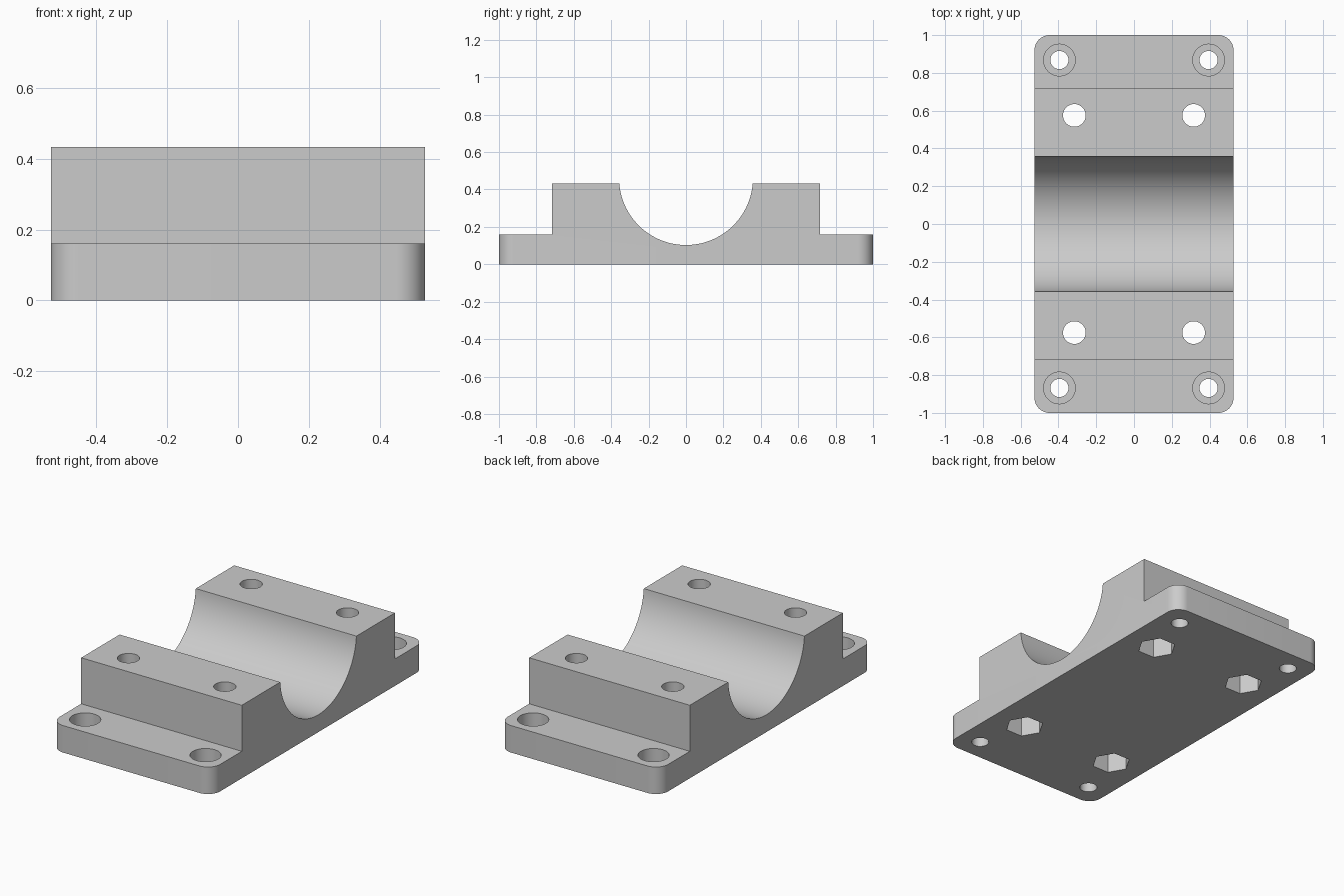
import bpy
import bmesh
import math

HALF_X, HALF_Y = 0.527, 1.0
PLATE_Z, TOP_Z, BLOCK_Y = 0.16, 0.433, 0.717
BORE_R, BORE_Z = 0.358, 0.461
BOLT = (0.316, 0.575)
CORNER = (0.395, 0.868)

if "Cube" in bpy.data.objects:
    bpy.data.objects.remove(bpy.data.objects["Cube"], do_unlink=True)

grey = bpy.data.materials.new("plain_grey")
grey.use_nodes = True
colour = (0.6, 0.6, 0.6, 1)
grey.diffuse_color = colour
grey.node_tree.nodes["Principled BSDF"].inputs["Base Color"].default_value = colour


def to_object(name, bm):
    bmesh.ops.recalc_face_normals(bm, faces=bm.faces[:])
    mesh = bpy.data.meshes.new(name)
    bm.to_mesh(mesh)
    bm.free()
    mesh.materials.append(grey)
    obj = bpy.data.objects.new(name, mesh)
    bpy.context.collection.objects.link(obj)
    return obj


def add_prism(bm, x, y, radius, z0, z1, sides):
    ring = [bm.verts.new((x + radius * math.cos(a), y + radius * math.sin(a), z0))
            for a in (math.tau * i / sides for i in range(sides))]
    face = bm.faces.new(ring)
    ext = bmesh.ops.extrude_face_region(bm, geom=[face])
    for v in ext["geom"]:
        if isinstance(v, bmesh.types.BMVert):
            v.co.z = z1


def add_four(bm, centre, *args):
    for sx in (-1, 1):
        for sy in (-1, 1):
            add_prism(bm, sx * centre[0], sy * centre[1], *args)


def cut(target, name, bm):
    cutter = to_object(name, bm)
    cutter.hide_render = True
    mod = target.modifiers.new(name, "BOOLEAN")
    mod.operation, mod.solver, mod.object = "DIFFERENCE", "EXACT", cutter
    bpy.context.view_layer.objects.active = target
    bpy.ops.object.modifier_apply(modifier=mod.name)
    bpy.data.objects.remove(cutter, do_unlink=True)


# Stepped side profile with the half-round saddle
end = math.acos((BORE_Z - TOP_Z) / BORE_R)
arc = [end - 2 * end * i / 64 for i in range(65)]
profile = [(-HALF_Y, 0), (HALF_Y, 0), (HALF_Y, PLATE_Z), (BLOCK_Y, PLATE_Z), (BLOCK_Y, TOP_Z)]
profile += [(BORE_R * math.sin(a), BORE_Z - BORE_R * math.cos(a)) for a in arc]
profile += [(-BLOCK_Y, TOP_Z), (-BLOCK_Y, PLATE_Z), (-HALF_Y, PLATE_Z)]

bm = bmesh.new()
side = bm.faces.new([bm.verts.new((-HALF_X, y, z)) for y, z in profile])
ext = bmesh.ops.extrude_face_region(bm, geom=[side])
for v in ext["geom"]:
    if isinstance(v, bmesh.types.BMVert):
        v.co.x = HALF_X

# Rounded plate corners
corners = [e for e in bm.edges
           if all(abs(v.co.y) > HALF_Y - 0.01 for v in e.verts)
           and abs(e.verts[0].co.z - e.verts[1].co.z) > 0.1]
bmesh.ops.bevel(bm, geom=corners, offset=0.08, offset_type="OFFSET",
                segments=12, profile=0.5, affect="EDGES")
body = to_object("bearing_block_base", bm)

# Through holes
bm = bmesh.new()
add_four(bm, BOLT, 0.06, -0.1, 0.6, 48)
add_four(bm, CORNER, 0.048, -0.1, 0.6, 48)
cut(body, "through_holes", bm)

# Counterbores above, hexagonal nut pockets below
bm = bmesh.new()
add_four(bm, CORNER, 0.084, 0.06, 0.3, 48)
add_four(bm, BOLT, 0.107, -0.1, 0.16, 6)
cut(body, "recesses", bm)

bpy.ops.object.select_all(action="DESELECT")
body.select_set(True)
bpy.context.view_layer.objects.active = body
bpy.ops.object.shade_smooth_by_angle(angle=math.radians(30))
